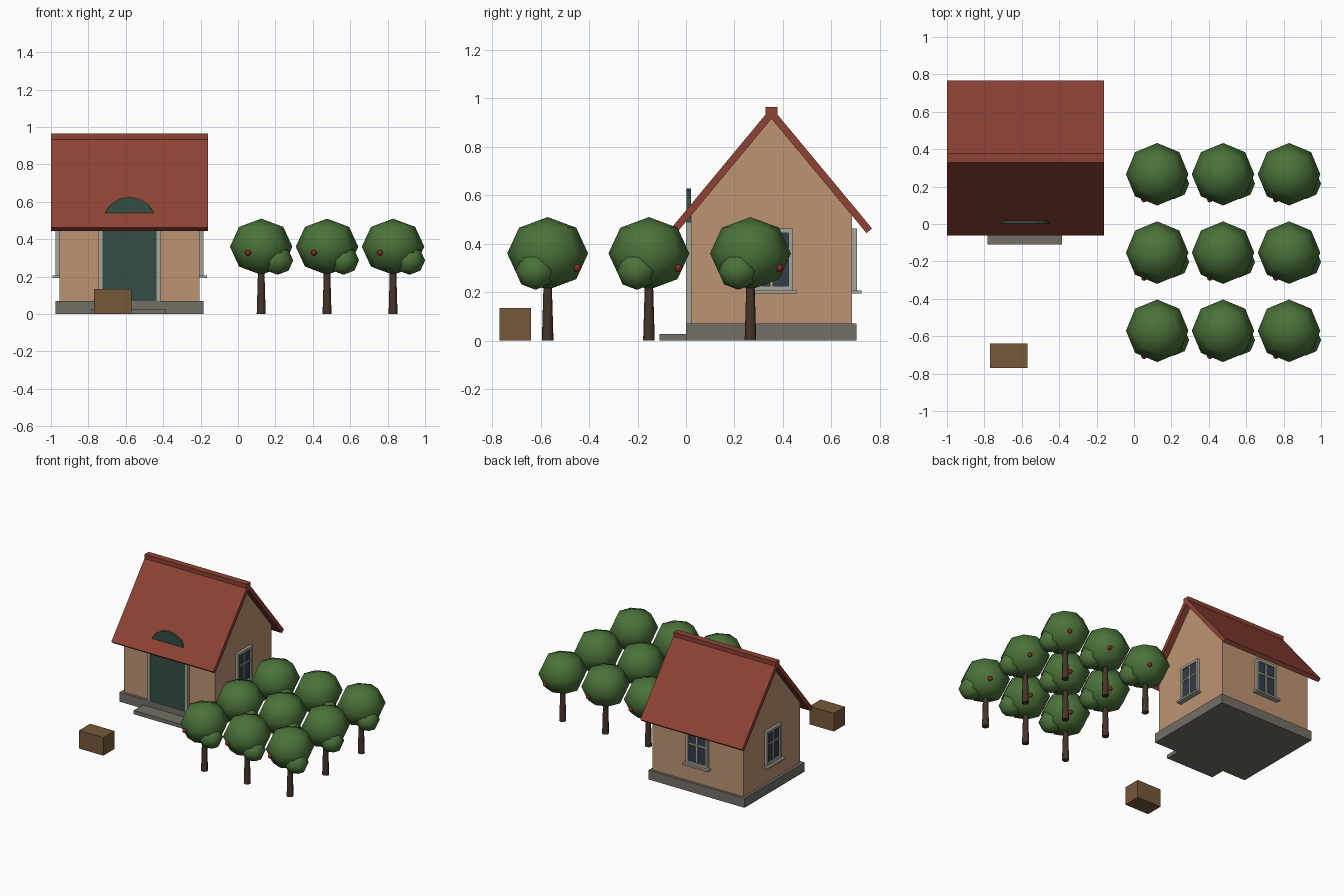
import bpy, bmesh, math
from mathutils import Matrix, Vector

cube = bpy.data.objects.get("Cube")
if cube:
    bpy.data.objects.remove(cube, do_unlink=True)


def material(name, r, g, b):
    m = bpy.data.materials.new(name)
    m.use_nodes = True
    m.diffuse_color = (r, g, b, 1)
    m.node_tree.nodes["Principled BSDF"].inputs["Base Color"].default_value = (r, g, b, 1)
    return m


ROOF = material("brick red", .27, .054, .034)
WALL = material("warm plaster", .515, .296, .174)
DOOR = material("dark green", .032, .076, .058)
FRAME = material("pale grey", .38, .38, .31)
STONE = material("stone grey", .174, .162, .136)
LEAF = material("leaf green", .069, .17, .042)
BARK = material("dark bark", .06, .035, .022)
WOOD = material("crate brown", .181, .098, .042)
FRUIT = material("fruit red", .25, .025, .015)
GLASS = material("blue glass", .033, .047, .072)


def finish(name, bm, mat, matrix=Matrix(), smooth=False):
    bm.transform(matrix)
    bmesh.ops.recalc_face_normals(bm, faces=bm.faces[:])
    me = bpy.data.meshes.new(name)
    for f in bm.faces:
        f.smooth = smooth
    bm.to_mesh(me)
    bm.free()
    me.materials.append(mat)
    ob = bpy.data.objects.new(name, me)
    bpy.context.collection.objects.link(ob)
    return ob


def box(name, mat, x, y, z, matrix=Matrix()):
    """Box from (min, max) ranges."""
    bm = bmesh.new()
    bmesh.ops.create_cube(bm, size=1)
    for v in bm.verts:
        v.co = Vector(r[0] if c < 0 else r[1] for c, r in zip(v.co, (x, y, z)))
    return finish(name, bm, mat, matrix)


def prism(name, mat, points, extrude):
    bm = bmesh.new()
    face = bm.faces.new([bm.verts.new(p) for p in points])
    out = bmesh.ops.extrude_face_region(bm, geom=[face])
    # keep the starting face so that the solid is closed
    verts = [g for g in out["geom"] if isinstance(g, bmesh.types.BMVert)]
    bmesh.ops.translate(bm, verts=verts, vec=extrude)
    if not face.is_valid:
        bmesh.ops.holes_fill(bm, edges=bm.edges[:])
    return finish(name, bm, mat)


def ball(name, mat, centre, radii, seg=8, rings=4):
    bm = bmesh.new()
    bmesh.ops.create_uvsphere(bm, u_segments=seg, v_segments=rings, radius=1)
    return finish(name, bm, mat, Matrix.Translation(centre) @ Matrix.Diagonal((*radii, 1)), True)


# House body
CX, CY = -.58, .353
box("foundation", STONE, (-.975, -.185), (0, .704), (0, .07))
box("front_step", STONE, (-.783, -.385), (-.11, 0), (0, .028))
prism("walls", WALL, [(-.955, CY + y, z) for y, z in
                      ((-.333, .07), (.333, .07), (.333, .517), (0, .92), (-.333, .517))],
      (.75, 0, 0))

# Roof slopes and ridge
for side, name in ((-1, "front_roof"), (1, "back_roof")):
    prism(name, ROOF, [(-1, CY + side * y, z) for y, z in
                       ((0, .963), (.415, .463), (.392, .444), (0, .916))], (.84, 0, 0))
box("ridge_cap", ROOF, (-1, -.16), (CY - .024, CY + .024), (.92, .965))

# Arched door with jambs
arch = [(CX + .145 * math.cos(i * math.pi / 8), .002, .482 + .145 * math.sin(i * math.pi / 8))
        for i in range(9)]
prism("arched_door", DOOR, [(CX + .145, .002, .07)] + arch + [(CX - .145, .002, .07)], (0, .018, 0))
for side, name in ((-1, "right_door_jamb"), (1, "left_door_jamb")):
    a, b = sorted((CX + side * .144, CX + side * .166))
    box(name, FRAME, (a, b), (0, .022), (.07, .49))


# Windows: built facing +y, then turned to their wall
def window(name, x, y, turn):
    m = Matrix.Translation((x, y, 0)) @ Matrix.Rotation(turn, 4, "Z")
    box(name + "_glass", GLASS, (-.08, .08), (-.005, .008), (.21, .455), m)
    box(name + "_sill", FRAME, (-.105, .105), (-.005, .038), (.194, .207), m)
    for s in (-1, 1):
        a, b = sorted((s * .07, s * .088))
        box(name + "_stile", FRAME, (a, b), (-.005, .02), (.207, .463), m)
    for z in (.207, .445):
        box(name + "_rail", FRAME, (-.07, .07), (-.005, .02), (z, z + .018), m)
    box(name + "_mullion", FRAME, (-.007, .007), (-.005, .015), (.225, .445), m)
    box(name + "_transom", FRAME, (-.07, .07), (-.005, .014), (.352, .363), m)


window("back_window", CX, .686, 0)
window("left_window", -.205, CY, -math.pi / 2)
window("right_window", -.955, CY, math.pi / 2)

# Crate
box("crate", WOOD, (-.77, -.57), (-.77, -.64), (0, .135))

# Orchard grid
for x in (.124, .476, .829):
    for y in (-.571, -.153, .266):
        bm = bmesh.new()
        bmesh.ops.create_cone(bm, cap_ends=True, segments=8, radius1=.024, radius2=.016, depth=.27)
        trunk = finish("tree_trunk", bm, BARK, Matrix.Translation((x, y, .135)))
        for f in trunk.data.polygons:
            f.use_smooth = abs(f.normal.z) < .5
        ball("tree_crown", LEAF, (x, y, .36), (.167, .167, .15))
        ball("lower_foliage", LEAF, (x + .088, y - .05, .287), (.083, .083, .077))
        for dx, dy, dz in ((-.07, -.135, -.032), (.06, .12, -.06)):
            ball("fruit", FRUIT, (x + dx, y + dy, .36 + dz), (.016,) * 3, 8, 6)
